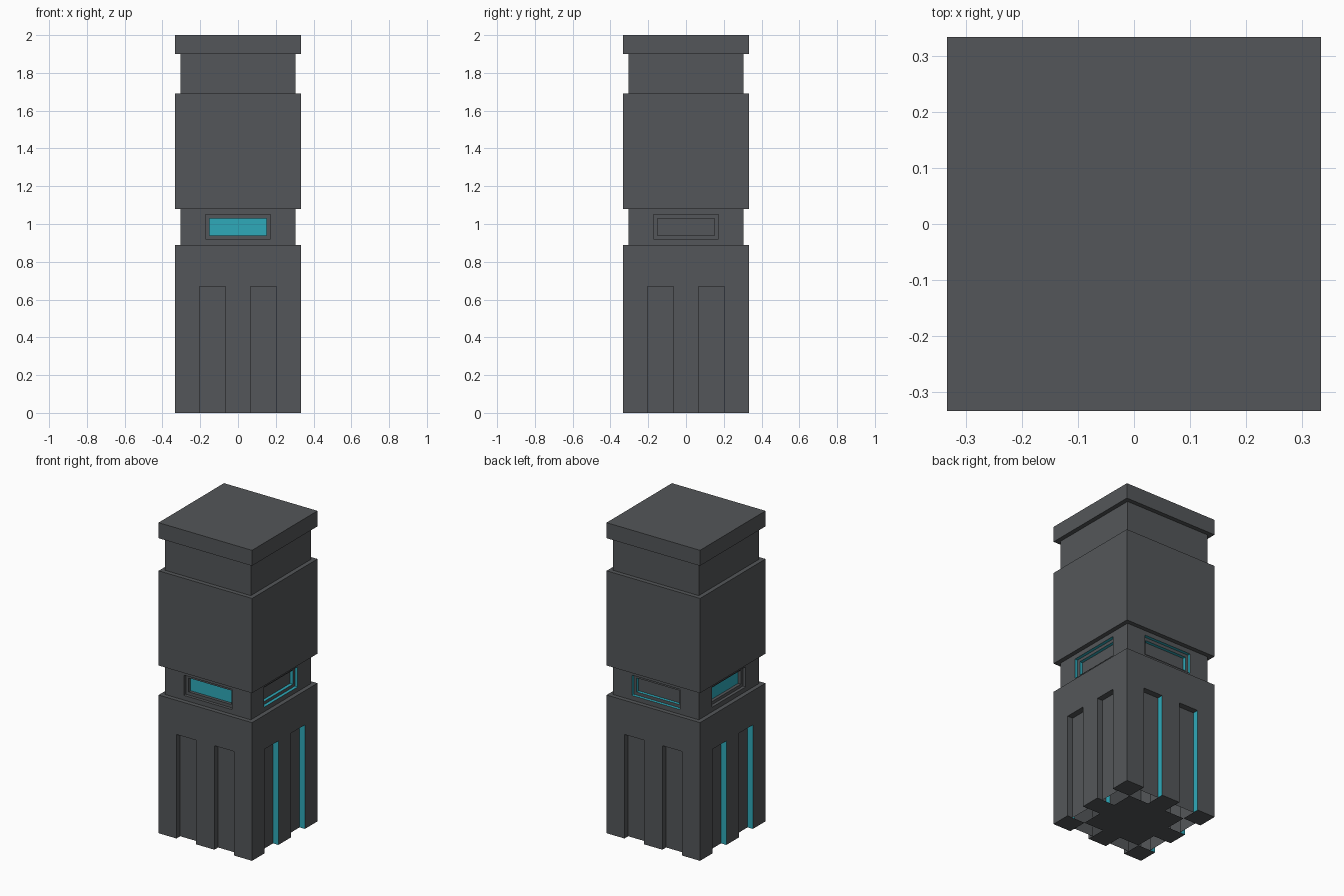
import bpy, bmesh, math
from mathutils import Vector, Matrix

if "Cube" in bpy.data.objects:
    bpy.data.objects.remove(bpy.data.objects["Cube"])

W, N = 0.333, 0.305            # half widths of wide tiers and necks
GREY, CYAN = 0, 1


def material(name, rgb):
    m = bpy.data.materials.new(name)
    m.diffuse_color = (*rgb, 1)
    m.use_nodes = True
    m.node_tree.nodes["Principled BSDF"].inputs["Base Color"].default_value = m.diffuse_color
    return m


MATS = [material("dark grey", (0.088, 0.094, 0.100)),
        material("cyan", (0.028, 0.40, 0.49))]


def face(bm, pts, normal, mat=GREY, rot=None):
    """Add a face whose normal points along the given direction."""
    pts = [Vector(p) for p in pts]
    normal = Vector(normal)
    if (pts[1] - pts[0]).cross(pts[2] - pts[1]).dot(normal) < 0:
        pts.reverse()
    if rot:
        pts = [rot @ p for p in pts]
    bm.faces.new([bm.verts.new(p) for p in pts]).material_index = mat


def finish(bm, name):
    bmesh.ops.remove_doubles(bm, verts=bm.verts, dist=1e-4)
    me = bpy.data.meshes.new(name)
    bm.to_mesh(me)
    bm.free()
    for m in MATS:
        me.materials.append(m)
    ob = bpy.data.objects.new(name, me)
    bpy.context.collection.objects.link(ob)


def box(name, h, z0, z1):
    bm = bmesh.new()
    bmesh.ops.create_cube(bm, size=1, matrix=Matrix.Translation((0, 0, (z0 + z1) / 2))
                          @ Matrix.Diagonal((2 * h, 2 * h, z1 - z0, 1)))
    finish(bm, name)


def quarter(k):
    return Matrix.Rotation(k * math.pi / 2, 3, 'Z')


# Base: grooved on all four sides, one groove wall lit, open under the grooves
bm = bmesh.new()
cuts = [-W, -0.205, -0.065, 0.065, 0.205, W]
G, T, D = 0.67, 0.89, 0.038
for k in range(4):
    r = quarter(k)
    for i in range(5):
        a, b = cuts[i], cuts[i + 1]
        y = -W
        face(bm, [(a, y, G), (b, y, G), (b, y, T), (a, y, T)], (0, -1, 0), GREY, r)
        if i in (1, 3):
            q = y + D
            face(bm, [(a, q, 0), (b, q, 0), (b, q, G), (a, q, G)], (0, -1, 0), GREY, r)
            face(bm, [(a, y, G), (b, y, G), (b, q, G), (a, q, G)], (0, 0, -1), GREY, r)
            face(bm, [(a, y, 0), (a, q, 0), (a, q, G), (a, y, G)], (1, 0, 0), GREY, r)
            face(bm, [(b, y, 0), (b, q, 0), (b, q, G), (b, y, G)], (-1, 0, 0), CYAN, r)
        else:
            face(bm, [(a, y, 0), (b, y, 0), (b, y, G), (a, y, G)], (0, -1, 0), GREY, r)
for i in range(5):
    for j in range(5):
        if (i in (1, 3) and j in (0, 4)) or (j in (1, 3) and i in (0, 4)):
            continue
        a, b, c, d = cuts[i], cuts[i + 1], cuts[j], cuts[j + 1]
        face(bm, [(a, c, 0), (b, c, 0), (b, d, 0), (a, d, 0)], (0, 0, -1))
face(bm, [(-W, -W, T), (W, -W, T), (W, W, T), (-W, W, T)], (0, 0, 1))
finish(bm, "grooved_base")

# Lower neck: a two-step recessed window on each side
bm = bmesh.new()


def rect(u, z0, z1, y):
    return [(-u, y, z0), (u, y, z0), (u, y, z1), (-u, y, z1)]


def ring(p, q, normals, mat, r):
    for i in range(4):
        j = (i + 1) % 4
        face(bm, [p[i], p[j], q[j], q[i]], normals[i], mat, r)


OUT = [(0, -1, 0)] * 4
INWARD = [(0, 0, 1), (-1, 0, 0), (0, 0, -1), (1, 0, 0)]
outer, inner = (0.172, 0.92, 1.05), (0.152, 0.94, 1.03)
S = 0.02
for k in range(4):
    r = quarter(k)
    lit_panel = k in (0, 3)            # front and left have lit panels
    wall, panel = (GREY, CYAN) if lit_panel else (CYAN, GREY)
    ring(rect(N, 0.89, 1.08, -N), rect(*outer, -N), OUT, GREY, r)
    ring(rect(*outer, -N), rect(*outer, -N + S), INWARD, wall, r)
    ring(rect(*outer, -N + S), rect(*inner, -N + S), OUT, GREY, r)
    ring(rect(*inner, -N + S), rect(*inner, -N + 2 * S), INWARD, wall, r)
    face(bm, rect(*inner, -N + 2 * S), (0, -1, 0), panel, r)
finish(bm, "window_neck")

# Plain upper tiers
box("middle_block", W, 1.08, 1.69)
box("upper_neck", N, 1.69, 1.90)
box("cap", W, 1.90, 2.0)
